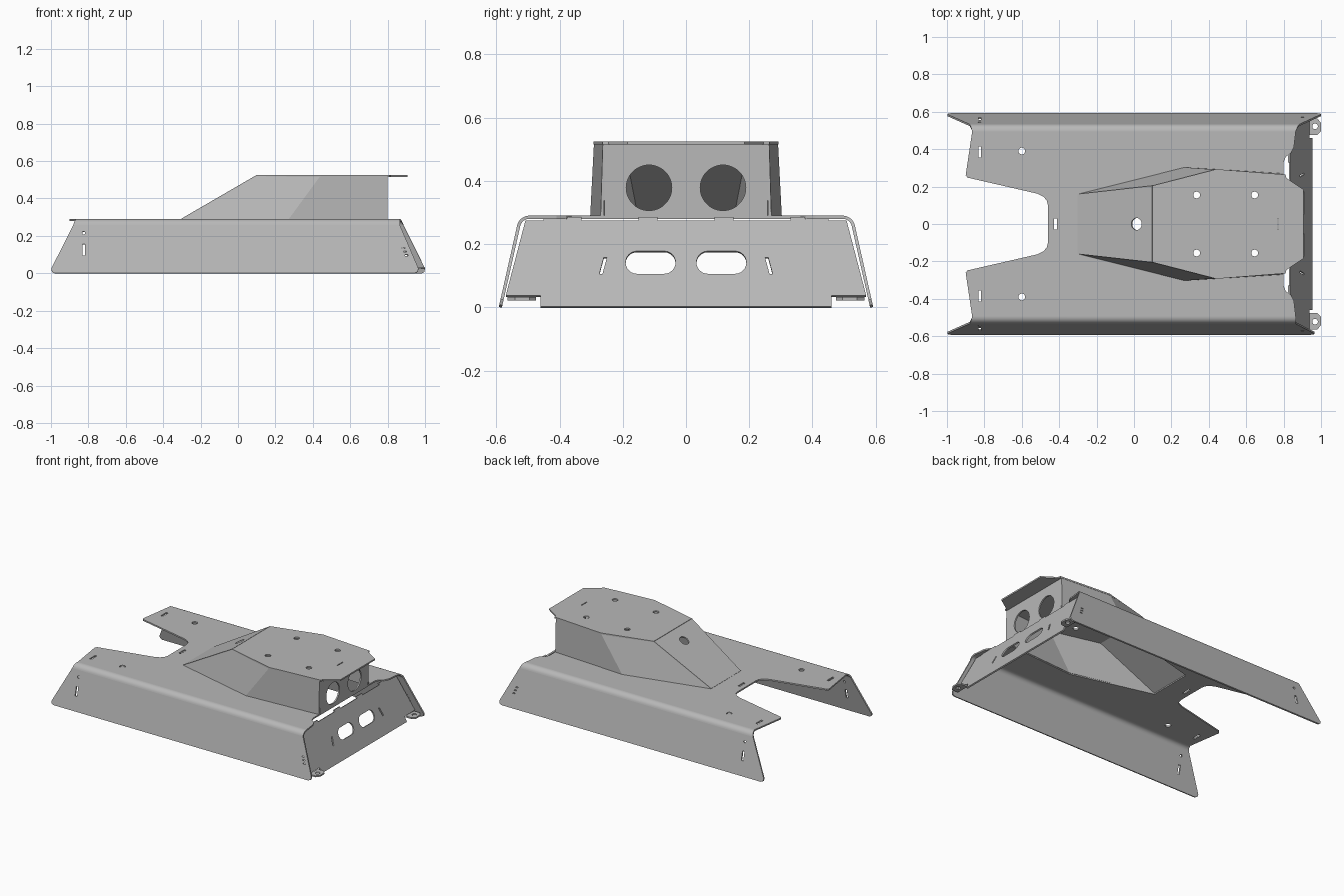
import bpy, bmesh, math
from mathutils import Vector, Matrix

cube = bpy.data.objects.get("Cube")
if cube:
    bpy.data.objects.remove(cube, do_unlink=True)

steel = bpy.data.materials.new("sheet_steel_grey")
steel.use_nodes = True
GREY = (0.48, 0.48, 0.48, 1)
steel.diffuse_color = GREY
steel.node_tree.nodes["Principled BSDF"].inputs["Base Color"].default_value = GREY
THICK = 0.01


def add_object(name, mesh):
    obj = bpy.data.objects.new(name, mesh)
    bpy.context.collection.objects.link(obj)
    mesh.materials.clear()
    mesh.materials.append(steel)
    return obj


def panel(name, outline, holes, origin, u_axis, v_axis):
    """Cut a flat sheet with holes and place it on the plane origin + u, v."""
    curve = bpy.data.curves.new(name, 'CURVE')
    curve.dimensions = '2D'
    curve.fill_mode = 'BOTH'
    curve.extrude = THICK / 2
    for loop in [outline] + holes:
        spline = curve.splines.new('POLY')
        spline.points.add(len(loop) - 1)
        for point, (u, v) in zip(spline.points, loop):
            point.co = (u, v, 0, 1)
        spline.use_cyclic_u = True
    temp = bpy.data.objects.new(name + "_outline", curve)
    bpy.context.collection.objects.link(temp)
    graph = bpy.context.evaluated_depsgraph_get()
    mesh = bpy.data.meshes.new_from_object(temp.evaluated_get(graph))
    bpy.data.objects.remove(temp, do_unlink=True)
    u, v = Vector(u_axis), Vector(v_axis)
    place = Matrix((u, v, u.cross(v).normalized())).transposed().to_4x4()
    place.translation = Vector(origin)
    mesh.transform(place)
    bm = bmesh.new()
    bm.from_mesh(mesh)
    bmesh.ops.remove_doubles(bm, verts=bm.verts, dist=0.00005)
    bmesh.ops.recalc_face_normals(bm, faces=bm.faces)
    for face in bm.faces:
        face.smooth = False
    bm.to_mesh(mesh)
    bm.free()
    mesh.name = name
    return add_object(name, mesh)


def sheet(name, rows, smooth=False):
    """Bridge rows of points with quads and thicken them."""
    bm = bmesh.new()
    grid = [[bm.verts.new(p) for p in row] for row in rows]
    for a, b in zip(grid, grid[1:]):
        for i in range(len(a) - 1):
            bm.faces.new((a[i], a[i + 1], b[i + 1], b[i]))
    bmesh.ops.recalc_face_normals(bm, faces=bm.faces)
    bm.normal_update()
    for vert in bm.verts:
        vert.co -= vert.normal * 0
    bmesh.ops.solidify(bm, geom=bm.faces[:], thickness=THICK)
    bmesh.ops.recalc_face_normals(bm, faces=bm.faces)
    mesh = bpy.data.meshes.new(name)
    bm.to_mesh(mesh)
    bm.free()
    obj = add_object(name, mesh)
    if smooth:
        bpy.ops.object.select_all(action='DESELECT')
        obj.select_set(True)
        bpy.context.view_layer.objects.active = obj
        bpy.ops.object.shade_smooth_by_angle(angle=math.radians(35))
    return obj


def mirrored(half):
    return half + [(x, -y) for x, y in reversed(half)]


def slot(u, v, w, h, lean=0):
    return [(u + a * w / 2 + b * lean, v + b * h / 2)
            for a, b in ((-1, -1), (1, -1), (1, 1), (-1, 1))]


def obround(u, v, w, h, n=12):
    pts = []
    for side, start in ((1, -math.pi / 2), (-1, math.pi / 2)):
        for i in range(n + 1):
            t = start + math.pi * i / n
            pts.append((u + side * (w - h) / 2 + math.cos(t) * h / 2,
                        v + math.sin(t) * h / 2))
    return pts


def circle(u, v, r, n=32):
    return [(u + r * math.cos(math.tau * i / n), v + r * math.sin(math.tau * i / n))
            for i in range(n)]


X, Y = (1, 0, 0), (0, 1, 0)
BEND_Y, DECK_Z, RADIUS = 0.495, 0.285, 0.035
LEAN = 0.2256                       # outward run of the sides per unit of height
FOLD = math.pi / 2 - math.atan(LEAN)

# Deck with tapered notch and an opening under the housing
deck_edge = [(-0.46, 0.1), (-0.466, 0.125), (-0.485, 0.147), (-0.52, 0.163),
             (-0.89, 0.248), (-0.9, 0.26), (-0.865, BEND_Y), (0.865, BEND_Y),
             (0.855, 0.41), (0.84, 0.38), (0.812, 0.36), (0.8, 0.33), (0.8, 0.25)]
deck_holes = [mirrored([(-0.29, 0.15), (0.27, 0.297), (0.785, 0.262)]),
              slot(-0.42, 0, 0.015, 0.06)]
for s in (1, -1):
    deck_holes += [slot(-0.825, s * 0.385, 0.015, 0.06), circle(-0.6, s * 0.39, 0.018)]
panel("deck", mirrored(deck_edge), deck_holes, (0, 0, DECK_Z), X, Y)

# Rounded shoulders and sloping side skirts
for s, label, top_x, low_x in ((1, "left", 0.885, 1.0), (-1, "right", 0.865, 0.965)):
    rows = []
    for i in range(9):
        t = i / 8
        a = FOLD * t
        r = RADIUS + THICK / 2
        y = s * (BEND_Y + r * math.sin(a))
        z = DECK_Z - RADIUS + r * math.cos(a)
        rows.append([(-0.865 - 0.015 * t, y, z), (0.865 + (top_x - 0.865) * t, y, z)])
    sheet(label + "_shoulder", rows, smooth=True)
    fold_z = DECK_Z - RADIUS + RADIUS * math.cos(FOLD)
    foot_y = BEND_Y + RADIUS * math.sin(FOLD) + LEAN * fold_z
    skirt = [(-0.98, 0), (-0.995, 0.008), (-0.998, 0.025), (-0.88, fold_z),
             (top_x, fold_z), (low_x, 0.025), (low_x - 0.004, 0.008), (low_x - 0.02, 0)]
    skirt_holes = [slot(-0.825, 0.125, 0.015, 0.06), circle(-0.825, 0.215, 0.008)]
    skirt_holes += [slot(0.885 + 0.008 * i, 0.135 - 0.02 * i, 0.018, 0.006)
                    for i in range(3)]
    panel(label + "_skirt", skirt, skirt_holes,
          (0, s * foot_y, 0), X, (0, -s * LEAN, 1))

# Sloping end plate with hand slots and locating tabs along its top
end_half = [(0.46, 0), (0.46, 0.035), (0.57, 0.035), (0.508, 0.272), (0.45, 0.272),
            (0.45, 0.283), (0.33, 0.283), (0.33, 0.272),
            (0.15, 0.272), (0.15, 0.283), (0.09, 0.283), (0.09, 0.272)]
end_outline = end_half + [(-y, z) for y, z in reversed(end_half)]
end_holes = []
for s in (1, -1):
    end_holes += [obround(s * 0.112, 0.14, 0.158, 0.072),
                  slot(s * 0.262, 0.13, 0.01, 0.052, -s * 0.007)]
panel("end_plate", end_outline, end_holes, (0.95, 0, 0), Y, (-0.43, 0, 1))

# Drilled mounting ears at the foot of the end plate
for s, label in ((1, "left"), (-1, "right")):
    ear = [(0.935, 0.475), (0.98, 0.475), (1.0, 0.495), (1.0, 0.54),
           (0.98, 0.565), (0.935, 0.565)]
    panel(label + "_mounting_ear", [(x, s * y) for x, y in ear],
          [circle(0.968, s * 0.522, 0.015)], (0, 0, 0.027), X, Y)

# Raised housing: roof, sloping nose, faceted sides and rear wall
LOW, HIGH = 0.288, 0.52
roof_half = [(0.1, 0.205), (0.44, 0.293), (0.81, 0.264), (0.815, 0.245), (0.905, 0.185)]
roof_holes = [circle(x, s * 0.155, 0.018) for x in (0.335, 0.645) for s in (1, -1)]
panel("housing_roof", mirrored(roof_half), roof_holes + [slot(0.77, 0, 0.006, 0.06)],
      (0, 0, HIGH), X, Y)

run = Vector((0.4, 0, HIGH - LOW))
panel("housing_nose",
      [(-0.16, 0), (0.16, 0), (0.205, run.length), (-0.205, run.length)],
      [circle(0, run.length * 0.79, 0.032)], (-0.3, 0, LOW), Y, run.normalized())

for s, label in ((1, "left"), (-1, "right")):
    base = [(-0.3, s * 0.16, LOW), (0.27, s * 0.303, LOW), (0.8, s * 0.27, LOW)]
    rim = [(0.1, s * 0.205, HIGH), (0.44, s * 0.291, HIGH), (0.8, s * 0.263, HIGH)]
    sheet(label + "_housing_side", [base, rim])

panel("housing_rear_wall", [(-0.257, LOW - 0.006), (0.257, LOW - 0.006),
                            (0.257, HIGH), (-0.257, HIGH)],
      [circle(s * 0.117, 0.378, 0.072, 48) for s in (1, -1)],
      (0.795, 0, 0), Y, (0, 0, 1))
